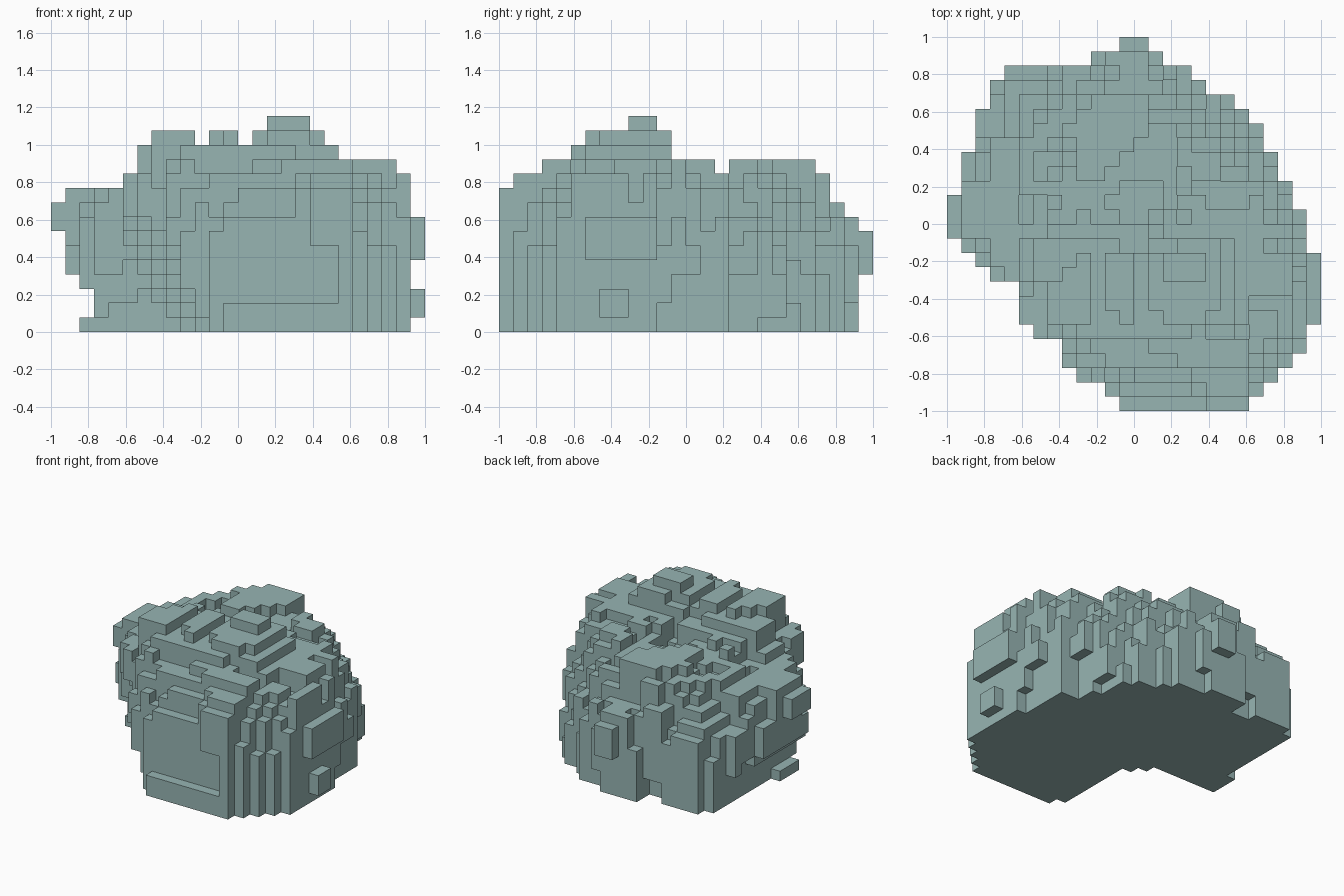
import bpy, bmesh, math, random

if "Cube" in bpy.data.objects:
    bpy.data.objects.remove(bpy.data.objects["Cube"])
random.seed(7)
N, S = 26, 2 / 26

# Plan outline: first and end cell of each row, front to back
LEFT = [12, 11, 9, 8, 6, 5, 4, 4, 4, 3, 2, 1, 0, 0, 0, 1, 1, 1, 2, 2, 2, 3, 3, 4, 10, 12]
RIGHT = [21, 22, 23, 24, 25, 25, 26, 26, 26, 26, 26, 25, 25, 25, 24, 24,
         23, 23, 22, 22, 21, 20, 18, 17, 15, 14]
# Highest layer allowed across the width and along the depth
TOP_X = [9, 10, 10, 10, 10, 11, 13, 14, 14, 14, 13, 14, 14, 13, 14, 15, 15, 15, 14, 13,
         12, 12, 12, 12, 11, 8]
TOP_Y = [2, 11, 11, 12, 12, 13, 14, 14, 14, 15, 15, 14] + [12] * 10 + [11, 9, 8, 7]
# Raised blocks: x0, x1, y0, y1, height
BLOCKS = [(14, 17, 7, 10, 14), (16, 19, 9, 12, 14), (15, 18, 9, 11, 15), (7, 10, 6, 9, 14),
          (11, 13, 7, 9, 14), (20, 24, 8, 11, 12), (20, 22, 11, 13, 12), (16, 21, 3, 5, 12),
          (10, 14, 19, 22, 12), (9, 11, 22, 23, 11), (8, 10, 23, 24, 9), (6, 8, 9, 12, 13),
          (1, 5, 12, 16, 10), (8, 10, 11, 17, 11), (10, 16, 5, 6, 13), (18, 21, 1, 3, 11)]


def inside(i, j):
    return 0 <= j < N and LEFT[j] <= i < RIGHT[j]


def ring(i, j):
    """Cells between this cell and the outline, up to 2."""
    for t in (1, 2):
        if not all(inside(i + a * t, j + b * t) for a, b in ((1, 0), (-1, 0), (0, 1), (0, -1))):
            return t - 1
    return 2


def hill(x, y, cx, cy, h, s):
    return h * math.exp(-((x - cx) ** 2 + (y - cy) ** 2) / (2 * s * s))


def dome(x, y, t):
    """Smooth height of the rock, stepping down at the front and one back corner."""
    h = 0.74 + hill(x, y, 0.2, -0.25, 0.32, 0.36) + hill(x, y, -0.3, -0.35, 0.22, 0.26)
    h += hill(x, y, -0.15, 0.45, 0.14, 0.2) + hill(x, y, 0.65, 0, 0.12, 0.2)
    h -= hill(x, y, 0.03, 0.05, 0.24, 0.15) + hill(x, y, 0, 0.87, 0.2, 0.15)
    h -= hill(x, y, -0.6, 0.75, 0.1, 0.2) + (0.14, 0.06, 0)[t]
    if x < 0.3:
        h -= 0.5 * max(0, -0.62 - y)
    u, d = 0.815 * x + 0.58 * y, 0.58 * x - 0.815 * y
    return min(h, 1.13 - 1.75 * max(0, u - 0.42) + 0.447 * d if u > 0.42 else h)


def underside(x, y):
    """Overhang at the front corner, leaving a notch in the base."""
    u, w = (x + y) / math.sqrt(2), (y - x) / math.sqrt(2)
    return 1.5 * (-0.33 - u) - 2.2 * max(0, abs(w) - 0.2)


# Random stepped patches on the top
bumps = {}
for _ in range(75):
    a, b = random.randrange(N), random.randrange(N)
    la, lb = random.randint(1, 4), random.randint(1, 4)
    d = random.choice((-1, 1))
    for i in range(a, a + la):
        for j in range(b, b + lb):
            bumps[i, j] = d

# Random wall relief, shared by neighbouring rim cells
relief = {(a, b): (random.choice((0, 0, 0, 0, 1, 2, 4)), random.choice((0, 0, 1, 2)))
          for a in range(N) for b in range(N)}

# Fill the voxels
solid = set()
for j in range(N):
    for i in range(LEFT[j], RIGHT[j]):
        x, y, t = -1 + (i + 0.5) * S, -1 + (j + 0.5) * S, ring(i, j)
        top = round(dome(x, y, t) / S) + bumps.get((i, j), 0)
        low = max(0, round(underside(x, y) / S))
        if t == 0:
            lo, cut = relief[i // 2, j // 2]
            top = max(top - (cut if i not in (0, 25) else 0), 2)
            low = max(low, min(lo, top - 2))
        for x0, x1, y0, y1, h in BLOCKS:
            if x0 <= i < x1 and y0 <= j < y1:
                top = max(top, h)
        top = min(top, TOP_X[i], TOP_Y[j])
        low = max(low, {0: 7, 1: 4, 2: 3, 25: 5}.get(i, 0), 4 if j == 25 else 0)
        if j < 2 and i >= 12:
            low = 0
        solid.update((i, j, k) for k in range(low, top))

# Ledges and slabs standing out from the walls
LEDGES = [(2, 4, 11, 14, 0, 1), (25, 26, 7, 9, 1, 3), (0, 1, 12, 15, 7, 9),
          (25, 26, 6, 11, 5, 8), (12, 14, 25, 26, 4, 7), (11, 14, 24, 25, 0, 8),
          (20, 21, 0, 1, 0, 10), (18, 21, 0, 1, 6, 10), (11, 22, 1, 2, 0, 7),
          (24, 25, 5, 9, 0, 11)]
for x0, x1, y0, y1, z0, z1 in LEDGES:
    solid.update((i, j, k) for i in range(x0, x1) for j in range(y0, y1) for k in range(z0, z1))

# Skin the exposed voxel sides
bm = bmesh.new()
verts = {}


def corner(p):
    if p not in verts:
        verts[p] = bm.verts.new((-1 + p[0] * S, -1 + p[1] * S, p[2] * S))
    return verts[p]


for cell in sorted(solid):
    for axis in range(3):
        for side in (0, 1):
            nb = list(cell)
            nb[axis] += 2 * side - 1
            if tuple(nb) in solid:
                continue
            loop = []
            for a, b in ((0, 0), (1, 0), (1, 1), (0, 1)):
                p = list(cell)
                p[axis] += side
                p[(axis + 1) % 3] += a
                p[(axis + 2) % 3] += b
                loop.append(corner(tuple(p)))
            bm.faces.new(loop if side else loop[::-1])

mesh = bpy.data.meshes.new("rock")
bm.to_mesh(mesh)
bm.free()
rock = bpy.data.objects.new("rock", mesh)
bpy.context.collection.objects.link(rock)

# Grey-green stone
stone = bpy.data.materials.new("grey_green_stone")
stone.use_nodes = True
colour = (0.31, 0.46, 0.45, 1)
stone.diffuse_color = colour
bsdf = next(n for n in stone.node_tree.nodes if n.type == "BSDF_PRINCIPLED")
bsdf.inputs["Base Color"].default_value = colour
mesh.materials.append(stone)
